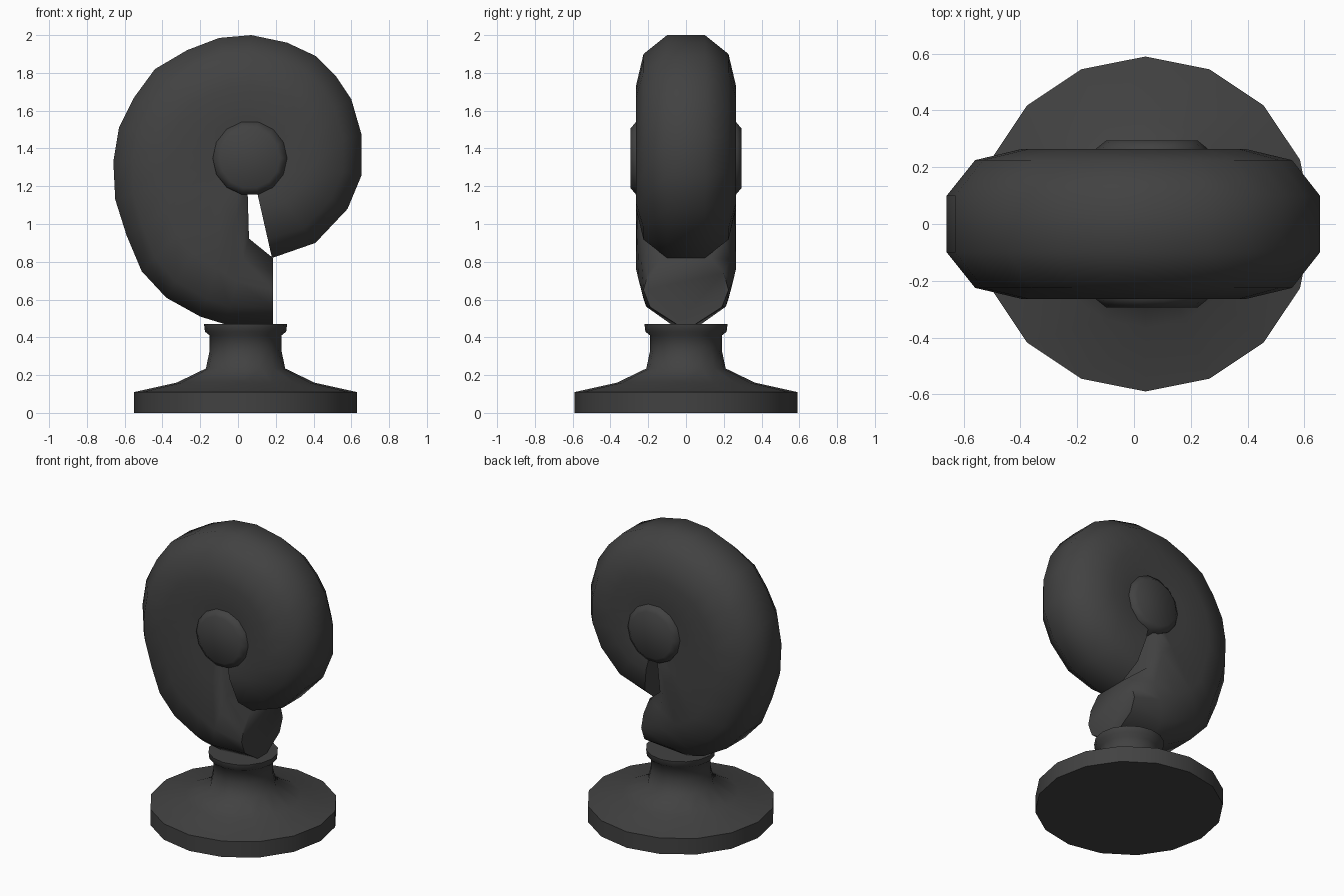
import bpy, bmesh, math
from mathutils import Vector, Matrix

if "Cube" in bpy.data.objects:
    bpy.data.objects.remove(bpy.data.objects["Cube"])

metal = bpy.data.materials.new("dark_grey")
metal.use_nodes = True
colour = (0.054, 0.054, 0.054, 1)
metal.diffuse_color = colour
metal.node_tree.nodes["Principled BSDF"].inputs["Base Color"].default_value = colour


def loft(name, rings):
    """Skin a row of closed rings and cap both ends."""
    bm = bmesh.new()
    rows = [[bm.verts.new(p) for p in ring] for ring in rings]
    for a, b in zip(rows, rows[1:]):
        for i in range(len(a)):
            j = (i + 1) % len(a)
            bm.faces.new((a[i], a[j], b[j], b[i]))
    bm.faces.new(rows[0])
    bm.faces.new(rows[-1])
    bmesh.ops.recalc_face_normals(bm, faces=bm.faces)
    mesh = bpy.data.meshes.new(name)
    bm.to_mesh(mesh)
    bm.free()
    mesh.materials.append(metal)
    obj = bpy.data.objects.new(name, mesh)
    bpy.context.collection.objects.link(obj)
    bpy.ops.object.select_all(action='DESELECT')
    obj.select_set(True)
    bpy.context.view_layer.objects.active = obj
    bpy.ops.object.shade_smooth_by_angle(angle=math.radians(60))
    return obj


def lathe(name, profile, sides, matrix):
    """Turn a (radius, height) profile about the local z axis."""
    turns = [2 * math.pi * i / sides for i in range(sides)]
    return loft(name, [[matrix @ Vector((r * math.cos(t), r * math.sin(t), h)) for t in turns]
                       for r, h in profile])


# Pedestal: wide foot, flared neck and collar
foot = [(.59, 0), (.59, .11), (.365, .16), (.21, .235), (.19, .33),
        (.19, .41), (.215, .43), (.22, .47)]
lathe("pedestal", foot, 16, Matrix.Translation((.04, 0, 0)))

# Hub: shallow boss standing out on both sides of the housing
hub = [(.16, -.295), (.197, -.265), (.197, .265), (.16, .295)]
lathe("hub", hub, 14, Matrix.Translation((.063, 0, 1.348)) @ Matrix.Rotation(math.pi / 2, 4, 'X'))

# Spiral housing: outer rim points from the tongue round to the outlet
centre = Vector((.06, 1.35))
rim = [(.18, .82), (.41, .9), (.58, 1.08), (.655, 1.26), (.655, 1.47), (.6, 1.66),
       (.52, 1.78), (.41, 1.89), (.26, 1.96), (.07, 2.0), (-.1, 1.985), (-.27, 1.92),
       (-.44, 1.82), (-.55, 1.67), (-.63, 1.51), (-.66, 1.33), (-.65, 1.13), (-.59, .94),
       (-.51, .75), (-.38, .61), (-.2, .51), (-.07, .47), (.185, .47)]
# Inner ends of the last sections, leaving the hub for the outlet, with blend to the outlet shape
throat = {20: ((.05, 1.2), 0), 21: ((.08, 1.0), .4), 22: ((.185, .82), 1)}


def section(i):
    outer = Vector(rim[i])
    inner, blend = throat.get(i, (centre.lerp(outer, .12), 0))
    inner = Vector(inner)
    depth = (inner - outer).length
    drum = [(0, .1), (.1, .225), (.27, .265), (max(.3, depth * .75), .26), (depth, .25)]
    mouth = [(0, .05), (.09, .19), (.18, .225), (.27, .2), (.35, .13)]
    half = []
    for a, b in zip(drum, mouth):
        off, wide = Vector(a).lerp(Vector(b), blend)
        p = outer.lerp(inner, off / depth)
        half.append((p.x, wide, p.y))
    return half + [(x, -y, z) for x, y, z in reversed(half)]


loft("spiral_housing", [section(i) for i in range(len(rim))])
